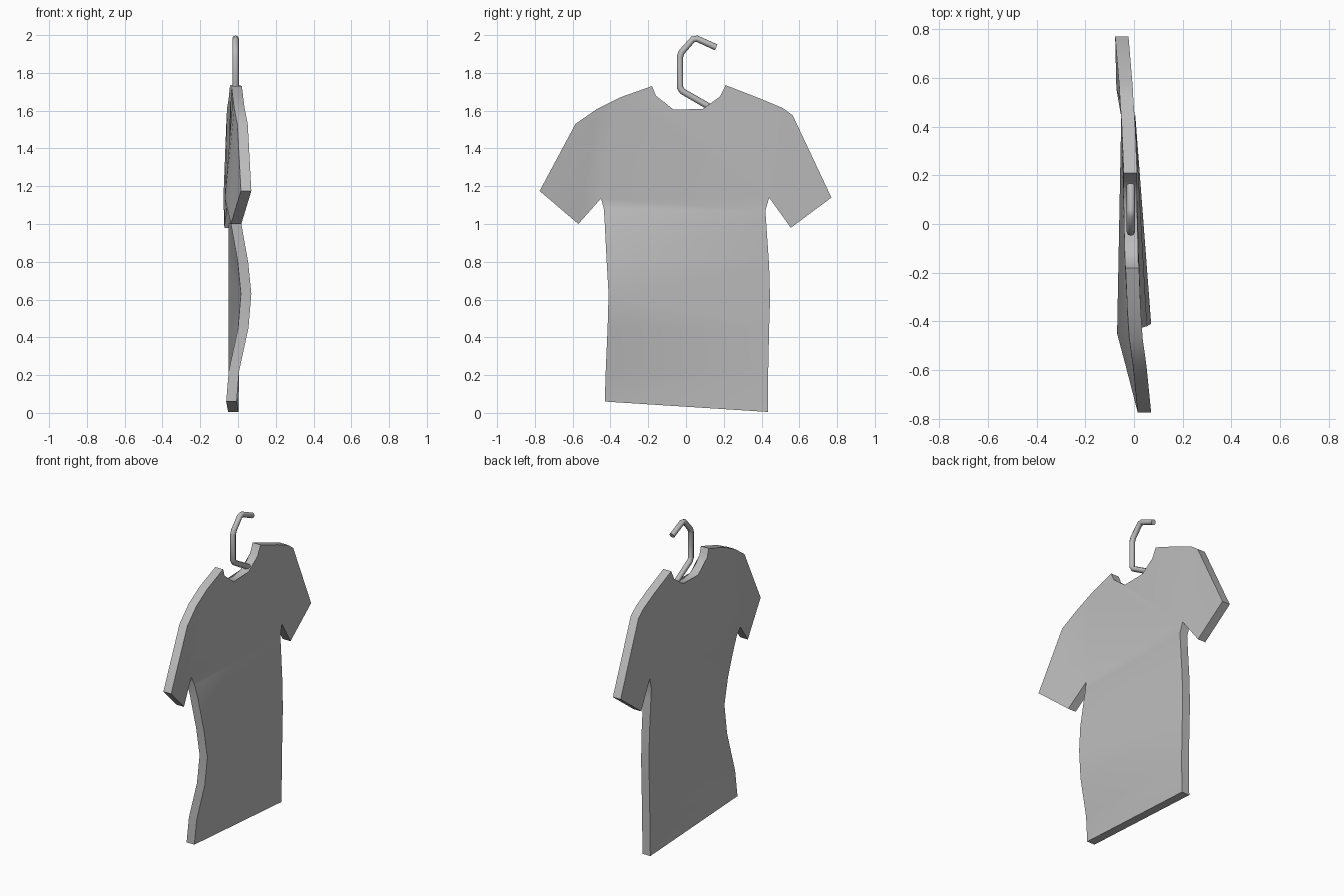
import bpy, bmesh
from mathutils import Vector

cube = bpy.data.objects.get("Cube")
if cube:
    bpy.data.objects.remove(cube)

THICK = 0.055

grey = bpy.data.materials.new("plain grey")
grey.use_nodes = True
colour = (0.5, 0.5, 0.5, 1)
grey.diffuse_color = colour
grey.node_tree.nodes["Principled BSDF"].inputs["Base Color"].default_value = colour


def finish(obj, angle):
    obj.data.materials.append(grey)
    bpy.ops.object.select_all(action="DESELECT")
    obj.select_set(True)
    bpy.context.view_layer.objects.active = obj
    bpy.ops.object.shade_smooth_by_angle(angle=angle)


# Cloth outline as (y, z, sideways bend), torso sides listed from hem to armpit
front_side = [(-.43, .06, -.035), (-.425, .22, -.022), (-.415, .45, .028), (-.41, .63, .043),
              (-.42, .8, .026), (-.43, 1, -.01), (-.435, 1.08, -.027), (-.45, 1.135, -.042)]
back_side = [(.435, .005, -.025), (.435, .22, -.022), (.44, .45, -.022), (.445, .6, -.022),
             (.44, .78, -.022), (.425, 1, -.022), (.42, 1.07, -.022), (.44, 1.14, -.025)]
front_sleeve = [(-.57, 1, -.01), (-.775, 1.175, .043), (-.585, 1.53, .024),
                (-.47, 1.61, .008), (-.35, 1.67, 0)]
collar = [(-.18, 1.73, -.007), (-.16, 1.68, -.01), (-.125, 1.64, -.01), (-.065, 1.605, -.012),
          (.01, 1.595, -.014), (.09, 1.61, -.015), (.145, 1.64, -.015), (.18, 1.675, -.015),
          (.21, 1.735, -.015)]
back_sleeve = [(.39, 1.665, -.022), (.51, 1.615, -.03), (.565, 1.575, -.033),
               (.77, 1.14, -.05), (.555, .98, -.045)]

# Shirt: torso strips and a triangulated yoke, bent sideways and thickened
bm = bmesh.new()
bend = {}


def add(points):
    verts = []
    for y, z, x in points:
        v = bm.verts.new((0, y, z))
        bend[v] = x
        verts.append(v)
    return verts


left, right = add(front_side), add(back_side)
for i in range(len(left) - 1):
    bm.faces.new((left[i], right[i], right[i + 1], left[i + 1]))
top = add(front_sleeve + collar + back_sleeve)
bm.faces.new([right[-1]] + top[::-1] + [left[-1]])
bmesh.ops.triangulate(bm, faces=bm.faces[:], ngon_method="BEAUTY")
for v, x in bend.items():
    v.co.x = x - THICK / 2
slab = bmesh.ops.extrude_face_region(bm, geom=bm.faces[:], use_keep_orig=True)
moved = [g for g in slab["geom"] if isinstance(g, bmesh.types.BMVert)]
bmesh.ops.translate(bm, verts=moved, vec=(THICK, 0, 0))
bmesh.ops.recalc_face_normals(bm, faces=bm.faces[:])
mesh = bpy.data.meshes.new("shirt")
bm.to_mesh(mesh)
bm.free()
shirt = bpy.data.objects.new("shirt", mesh)
bpy.context.collection.objects.link(shirt)
finish(shirt, 0.6)

# Hanger hook: bent wire with chamfered corners
corners = [Vector((-.013, y, z)) for y, z in
           [(.16, 1.935), (.045, 1.987), (-.032, 1.9), (-.032, 1.71), (.15, 1.605)]]
path = [corners[0]]
for a, b, c in zip(corners, corners[1:], corners[2:]):
    path += [b + (a - b).normalized() * .014, b + (c - b).normalized() * .014]
path.append(corners[-1])
curve = bpy.data.curves.new("hanger_hook", "CURVE")
curve.dimensions = "3D"
curve.bevel_depth = 0.017
curve.bevel_resolution = 2
curve.use_fill_caps = True
spline = curve.splines.new("POLY")
spline.points.add(len(path) - 1)
for point, co in zip(spline.points, path):
    point.co = (*co, 1)
hook = bpy.data.objects.new("hanger_hook", curve)
bpy.context.collection.objects.link(hook)
bpy.ops.object.select_all(action="DESELECT")
hook.select_set(True)
bpy.context.view_layer.objects.active = hook
bpy.ops.object.convert(target="MESH")
finish(bpy.context.object, 0.9)
